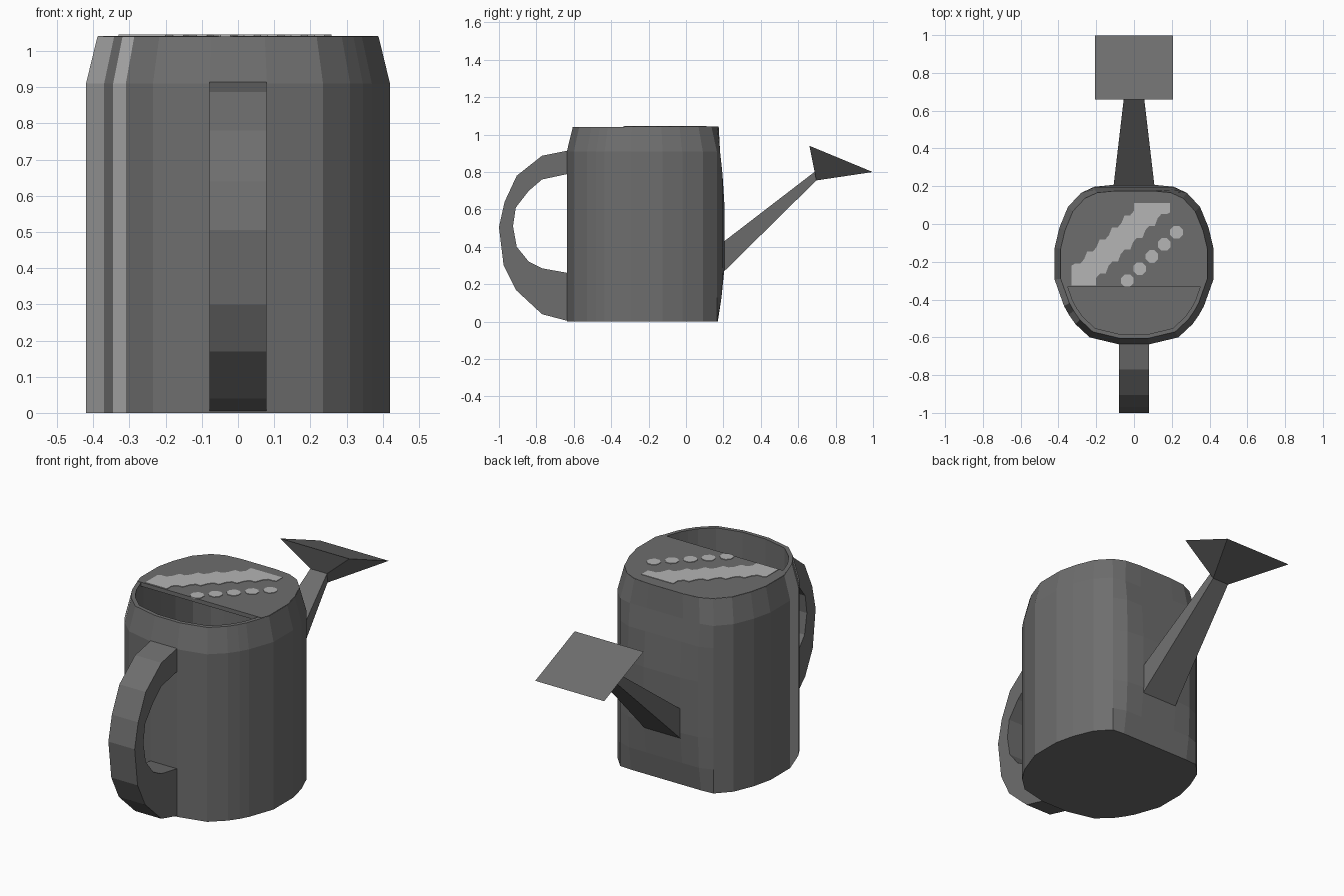
import bpy, bmesh, math

if "Cube" in bpy.data.objects:
    bpy.data.objects.remove(bpy.data.objects["Cube"])


def material(name, value):
    m = bpy.data.materials.new(name)
    m.diffuse_color = (value, value, value, 1)
    m.use_nodes = True
    m.node_tree.nodes["Principled BSDF"].inputs["Base Color"].default_value = m.diffuse_color
    return m


STEEL = material("dark steel grey", 0.155)
SHINE = material("light shine grey", 0.46)


def finish(bm, name, *mats):
    bmesh.ops.recalc_face_normals(bm, faces=bm.faces)
    me = bpy.data.meshes.new(name)
    bm.to_mesh(me)
    bm.free()
    ob = bpy.data.objects.new(name, me)
    bpy.context.collection.objects.link(ob)
    for m in mats:
        me.materials.append(m)
    return ob


def loft(name, rings, *mats, rule=None):
    """Bridge rings of equal length and cap both ends."""
    bm = bmesh.new()
    vs = [[bm.verts.new(p) for p in r] for r in rings]
    n = len(rings[0])
    for k, (a, b) in enumerate(zip(vs, vs[1:])):
        for j in range(n):
            f = bm.faces.new((a[j], a[(j + 1) % n], b[(j + 1) % n], b[j]))
            if rule:
                f.material_index = rule(k, j)
    bm.faces.new(vs[0])
    bm.faces.new(vs[-1])
    return finish(bm, name, *mats)


def plate(name, pts, z0, z1, mat):
    return loft(name, [[(x, y, z) for x, y in pts] for z in (z0, z1)], mat)


# Half outline of the body, front to back, mirrored to the left
HALF = [(0.08, -0.637), (0.235, -0.60), (0.31, -0.53), (0.345, -0.48),
        (0.37, -0.435), (0.42, -0.295), (0.42, -0.125), (0.395, -0.02),
        (0.35, 0.09), (0.28, 0.165), (0.21, 0.197), (0.11, 0.207)]
OUTLINE = HALF + [(-x, y) for x, y in reversed(HALF)]
N = len(OUTLINE)
CY = -0.215


def ring(z, back, s=1.0):
    return [(x * s, min(CY + (y - CY) * s, back), z) for x, y in OUTLINE]


# Body: outer wall, rim, inner wall and floor
stripes = {N - 2 - 2, N - 2 - 4}
body_rings = [ring(0, 0.17), ring(0.13, 0.19), ring(0.3, 0.207), ring(0.6, 0.207),
              ring(0.79, 0.195), ring(0.91, 0.182), ring(1.04, 0.175, 0.925),
              ring(1.04, 0.155, 0.875), ring(0.03, 0.15, 0.875)]
loft("can_body", body_rings, STEEL, SHINE,
     rule=lambda k, j: 1 if k < 6 and j in stripes else 0)

# Half lid covering the back of the opening
top = [(x * 0.998, y) for x, y, z in ring(1.04, 0.175, 0.924) if y > -0.33]
half = len(top) // 2
plate("half_lid", [(0.373, -0.33)] + top + [(-0.373, -0.33)], 1.02, 1.042, STEEL)

# Stepped shine band and dots painted on the lid
band = [(-0.33, -0.325), (-0.20, -0.325)]
for i in range(6):
    x, y = -0.20 + 0.065 * i, -0.325 + 0.063 * i
    band += [(x, y + 0.04), (x + 0.02, y + 0.063), (x + 0.05, y + 0.063)]
band += [(0.19, 0.06), (0.19, 0.11), (0.0, 0.11)]
for i in range(5):
    x, y = -0.066 * i, 0.11 - 0.064 * i
    band += [(x, y - 0.04), (x - 0.02, y - 0.064), (x - 0.05, y - 0.064)]
band.append((-0.33, -0.22))
plate("lid_shine_band", band, 1.040, 1.045, SHINE)
for i in range(5):
    cx, cy = -0.035 + 0.065 * i, -0.30 + 0.064 * i
    dot = [(cx + 0.036 * math.cos(a), cy + 0.036 * math.sin(a))
           for a in (math.pi / 8 + k * math.pi / 4 for k in range(8))]
    plate(f"lid_shine_dot_{i + 1}", dot, 1.040, 1.045, SHINE)

# Handle: curved strip made from an outer and an inner side profile
outer = [(-0.63, 0.003), (-0.77, 0.04), (-0.91, 0.17), (-0.975, 0.30), (-1.0, 0.505),
         (-0.97, 0.64), (-0.905, 0.78), (-0.77, 0.887), (-0.63, 0.915)]
inner = [(-0.63, 0.26), (-0.77, 0.285), (-0.84, 0.32), (-0.905, 0.40), (-0.925, 0.51),
         (-0.91, 0.61), (-0.84, 0.70), (-0.77, 0.76), (-0.63, 0.79)]
loft("handle", [[(-0.079, *o), (0.079, *o), (0.079, *i), (-0.079, *i)]
                for o, i in zip(outer, inner)], STEEL)


def section(w, low, high):
    return [(-w, *low), (w, *low), (w, *high), (-w, *high)]


# Spout and flared sprinkler head
tip = section(0.05, (0.697, 0.755), (0.693, 0.805))
loft("spout", [section(0.115, (0.17, 0.235), (0.17, 0.405)),
               section(0.108, (0.205, 0.27), (0.205, 0.43)), tip], STEEL)
loft("sprinkler_head", [tip, section(0.207, (0.998, 0.80), (0.66, 0.94))], STEEL)
